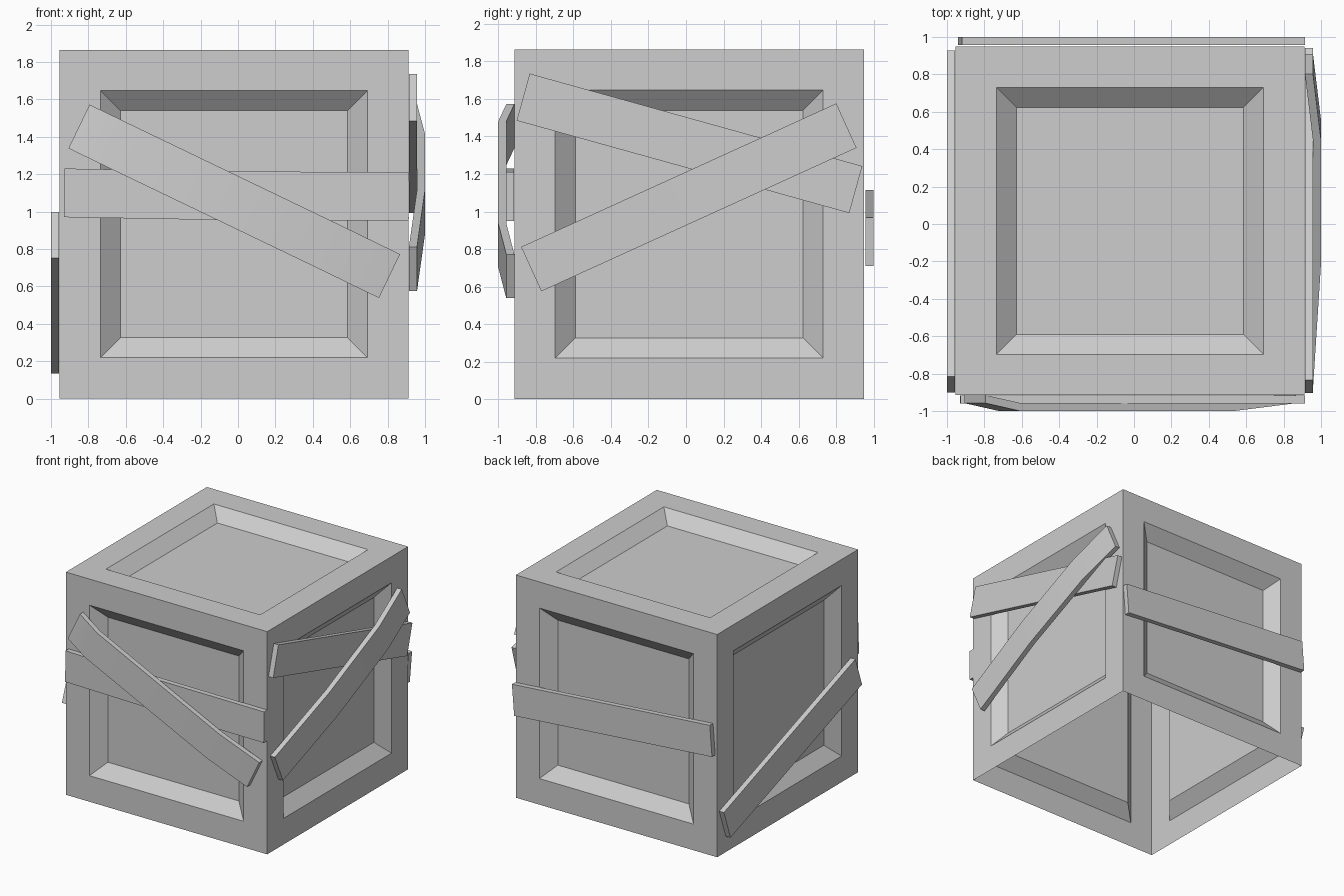
import bpy, bmesh
from math import radians
from mathutils import Vector

if "Cube" in bpy.data.objects:
    bpy.data.objects.remove(bpy.data.objects["Cube"], do_unlink=True)

grey = bpy.data.materials.new("plain_grey")
grey.use_nodes = True
grey.diffuse_color = (0.61, 0.61, 0.61, 1)
grey.node_tree.nodes["Principled BSDF"].inputs["Base Color"].default_value = (0.61, 0.61, 0.61, 1)

THICK, HALF_WIDTH = 0.043, 0.13


def finish(bm, name):
    mesh = bpy.data.meshes.new(name)
    bm.to_mesh(mesh)
    bm.free()
    mesh.materials.append(grey)
    obj = bpy.data.objects.new(name, mesh)
    bpy.context.collection.objects.link(obj)
    return obj


def crate_body():
    """Hollow cube, open underneath, with a sunken, sloped panel on the other five sides."""
    bm = bmesh.new()
    bmesh.ops.create_cube(bm, size=1.865)
    bottom = [f for f in bm.faces if f.normal.z < -0.5]
    bmesh.ops.delete(bm, geom=bottom, context="FACES_ONLY")
    panels = bm.faces[:]
    bmesh.ops.inset_individual(bm, faces=panels, thickness=0.2185, use_even_offset=True)
    bmesh.ops.inset_individual(bm, faces=panels, thickness=0.107, depth=-0.09,
                               use_even_offset=True)
    bmesh.ops.translate(bm, verts=bm.verts[:], vec=(-0.021, 0.017, 0.9325))
    return finish(bm, "crate_body")


def plank(name, axis, sign, base, path):
    """Board along a path of (across, height, lift) on the side facing sign * axis."""
    run = Vector(path[-1][:2]) - Vector(path[0][:2])
    side = Vector((-run.y, run.x)).normalized() * HALF_WIDTH
    bm = bmesh.new()
    rings = []
    for u, v, lift in path:
        ring = []
        for s, t in ((-1, 0), (1, 0), (1, THICK), (-1, THICK)):
            across, height = u + s * side.x, v + s * side.y
            out = sign * (base + lift + t)
            co = (out, across, height) if axis == "x" else (across, out, height)
            ring.append(bm.verts.new(co))
        rings.append(ring)
    for a, b in zip(rings, rings[1:]):
        for i in range(4):
            j = (i + 1) % 4
            bm.faces.new((a[i], a[j], b[j], b[i]))
    bm.faces.new(rings[0])
    bm.faces.new(rings[-1])
    bmesh.ops.recalc_face_normals(bm, faces=bm.faces[:])
    obj = finish(bm, name)
    # Soften the gentle bends, keep the board edges crisp
    bpy.ops.object.select_all(action="DESELECT")
    obj.select_set(True)
    bpy.context.view_layer.objects.active = obj
    bpy.ops.object.shade_smooth_by_angle(angle=radians(30))


crate_body()

# Front: a level board with a bent one nailed over it
plank("front_level_plank", "y", -1, 0.917,
      [(-0.928, 1.1, 0), (-0.1, 1.085, 0), (0.912, 1.08, 0)])
plank("front_crossing_plank", "y", -1, 0.915,
      [(-0.85, 1.455, 0), (-0.66, 1.363, THICK), (0.47, 0.82, THICK), (0.81, 0.655, 0)])

# Model's left side: a sloping board with a bent one over it
plank("left_sloping_plank", "x", 1, 0.915,
      [(-0.868, 1.61, 0), (0.905, 1.117, 0)])
plank("left_crossing_plank", "x", 1, 0.914,
      [(-0.825, 0.693, 0), (-0.155, 0.998, THICK), (0.5, 1.296, THICK), (0.855, 1.458, 0)])

# Model's right side and back: one sloping board each
plank("right_plank", "x", -1, 0.957, [(0.883, 0.256, 0), (-0.858, 0.875, 0)])
plank("back_plank", "y", 1, 0.956, [(0.903, 0.839, 0), (-0.93, 0.985, 0)])
